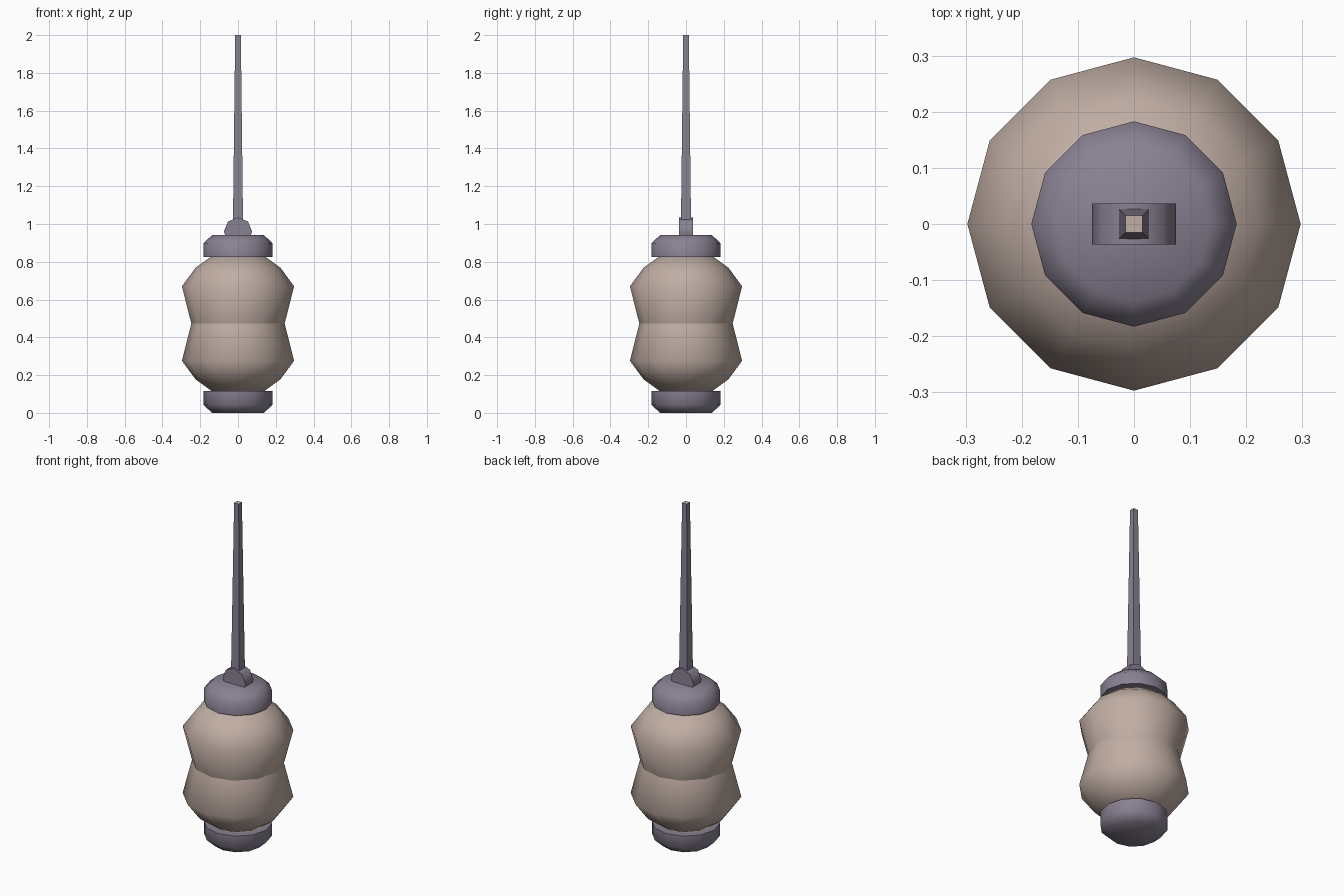
import bpy, bmesh, math
from mathutils import Matrix

old = bpy.data.objects.get("Cube")
if old:
    bpy.data.objects.remove(old, do_unlink=True)


def material(name, rgb):
    mat = bpy.data.materials.new(name)
    mat.use_nodes = True
    mat.diffuse_color = (*rgb, 1)
    mat.node_tree.nodes["Principled BSDF"].inputs["Base Color"].default_value = (*rgb, 1)
    return mat


paper = material("warm beige paper", (0.53, 0.42, 0.37))
metal = material("dusty purple metal", (0.25, 0.22, 0.29))


def finish(name, bm, mats, sharp_angle):
    bmesh.ops.recalc_face_normals(bm, faces=bm.faces)
    mesh = bpy.data.meshes.new(name)
    bm.to_mesh(mesh)
    bm.free()
    for mat in mats:
        mesh.materials.append(mat)
    obj = bpy.data.objects.new(name, mesh)
    bpy.context.collection.objects.link(obj)
    bpy.ops.object.select_all(action='DESELECT')
    obj.select_set(True)
    bpy.context.view_layer.objects.active = obj
    bpy.ops.object.shade_smooth_by_angle(angle=math.radians(sharp_angle))
    return obj


def lathe(name, profile, mat, sharp_angle, sides=12):
    """Turn (radius, height) points around z and close both ends."""
    bm = bmesh.new()
    rings = []
    for r, z in profile:
        rings.append([bm.verts.new((r * math.cos(math.tau * i / sides),
                                    r * math.sin(math.tau * i / sides), z))
                      for i in range(sides)])
    for low, high in zip(rings, rings[1:]):
        for i in range(sides):
            j = (i + 1) % sides
            bm.faces.new((low[i], low[j], high[j], high[i]))
    bm.faces.new(rings[0])
    bm.faces.new(rings[-1])
    return finish(name, bm, [mat], sharp_angle)


# Two bulging paper halves meeting at a crisp waist
MID = 0.473
bulge = [(0.247, 0), (0.297, 0.197), (0.225, 0.295), (0.14, 0.357)]
lathe("upper_body", [(r, MID + h) for r, h in bulge], paper, 60)
lathe("lower_body", [(r, MID - h) for r, h in bulge], paper, 60)

# Matching end caps, mirrored about the waist
cap = [(0.183, 0.357), (0.183, 0.43), (0.137, MID)]
cap_top = [(r, MID + h * 0.99) for r, h in cap]
lathe("top_cap", cap_top, metal, 60)
lathe("bottom_cap", [(r, MID - h) for r, h in cap], metal, 60)

# Octagonal hanger lying along y, half sunk into the cap
bm = bmesh.new()
bmesh.ops.create_cone(bm, cap_ends=True, segments=8, radius1=0.075, radius2=0.075, depth=0.073,
                      matrix=Matrix.Translation((0, 0, 0.96)) @ Matrix.Rotation(math.pi / 2, 4, 'X'))
finish("hanger_block", bm, [metal], 60)

# Tapered square rod with a pale tip face
bm = bmesh.new()
bmesh.ops.create_cone(bm, cap_ends=True, segments=4, radius1=0.027 * math.sqrt(2),
                      radius2=0.015 * math.sqrt(2), depth=1.02,
                      matrix=Matrix.Translation((0, 0, 1.49)) @ Matrix.Rotation(math.pi / 4, 4, 'Z'))
bm.normal_update()
for face in bm.faces:
    face.material_index = 1 if face.normal.z > 0.9 else 0
finish("hanging_rod", bm, [metal, paper], 30)
